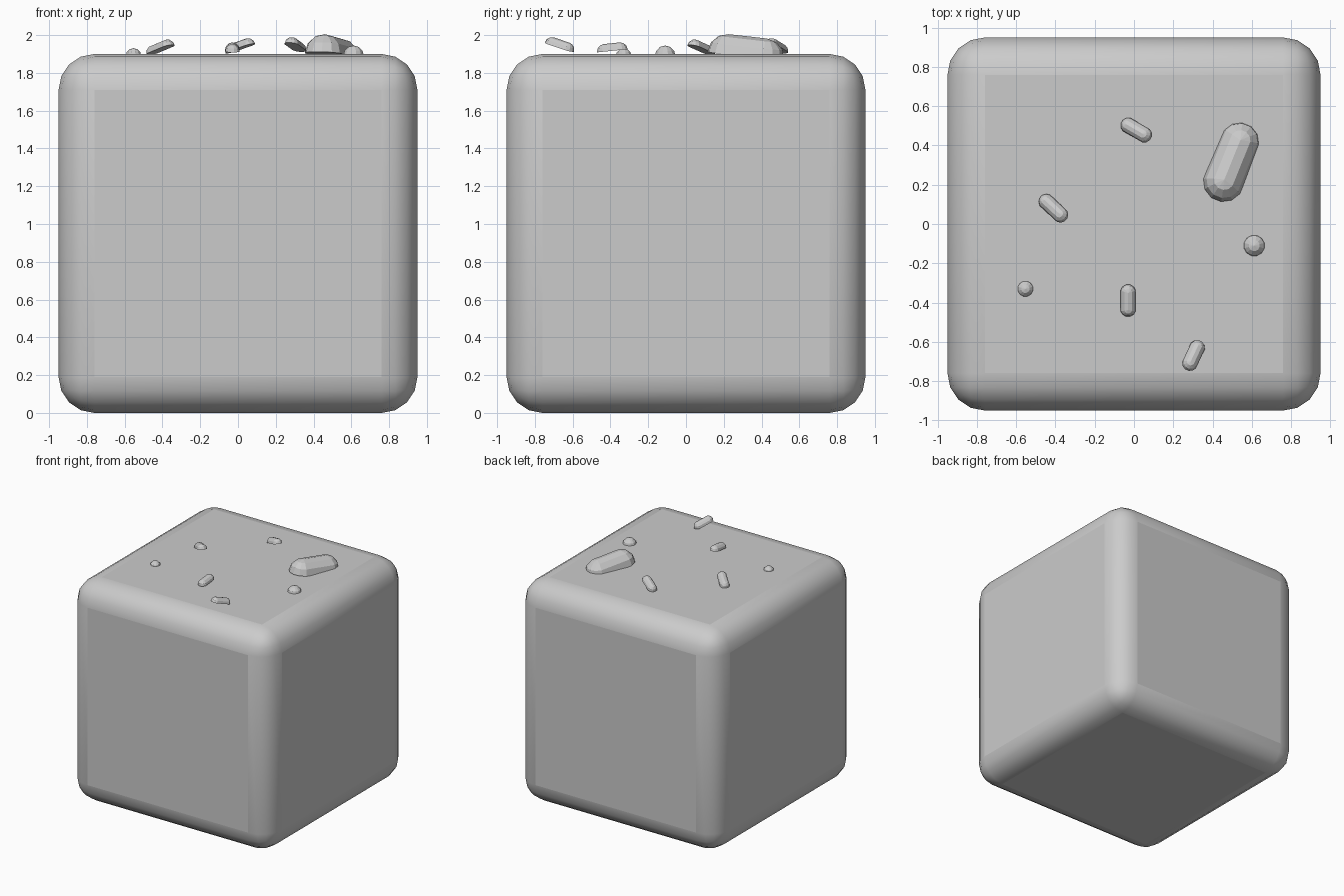
import bpy, bmesh
from math import radians, cos, sin, pi
from mathutils import Matrix

if "Cube" in bpy.data.objects:
    bpy.data.objects.remove(bpy.data.objects["Cube"])

# rounded cube body
bpy.ops.mesh.primitive_cube_add(size=1.9, location=(0, 0, 0.95))
body = bpy.context.object
body.name = "block_body"
bev = body.modifiers.new("rounded_edges", 'BEVEL')
bev.width = 0.19
bev.segments = 4
bpy.ops.object.shade_smooth_by_angle(angle=radians(5))


def crumb(name, x, y, z, radius, half_len, heading=0, tilt=0, roll=0):
    """Flat-bottomed half capsule; positive tilt lifts the end it heads to."""
    bm = bmesh.new()
    segs = 12
    rings = []
    for k in range(3):
        r, h = radius * cos(k * pi / 6), radius * sin(k * pi / 6)
        ring = []
        for i in range(segs):
            a = 2 * pi * (i + 0.5) / segs
            shift = half_len if cos(a) > 0 else -half_len
            ring.append(bm.verts.new((r * cos(a) + shift, r * sin(a), h)))
        rings.append(ring)
    for lo, hi in zip(rings, rings[1:]):
        for i in range(segs):
            j = (i + 1) % segs
            bm.faces.new((lo[i], lo[j], hi[j], hi[i]))
    bm.faces.new(rings[0][::-1])
    # rounded crown ridge
    a = bm.verts.new((half_len, 0, radius))
    top = rings[-1]
    if half_len > 0:
        b = bm.verts.new((-half_len, 0, radius))
    else:
        b = a
    for i in range(segs):
        j = (i + 1) % segs
        ends = [a if (i + 0.5) % segs < 3 or i >= 9 else b,
                a if (j + 0.5) % segs < 3 or j >= 9 else b]
        face = [top[i], top[j], ends[1]]
        if ends[0] is not ends[1]:
            face.append(ends[0])
        bm.faces.new(face)
    bm.transform(Matrix.Translation((x, y, z))
                 @ Matrix.Rotation(radians(heading), 4, 'Z')
                 @ Matrix.Rotation(radians(-tilt), 4, 'Y')
                 @ Matrix.Rotation(radians(roll), 4, 'X'))
    mesh = bpy.data.meshes.new(name)
    bm.to_mesh(mesh)
    bm.free()
    ob = bpy.data.objects.new(name, mesh)
    bpy.context.collection.objects.link(ob)


# large lump
crumb("large_lump", 0.497, 0.317, 1.89, 0.104, 0.109, 248, 6)
# small round dots
crumb("left_dot", -0.553, -0.33, 1.888, 0.043, 0)
crumb("right_dot", 0.612, -0.11, 1.888, 0.057, 0)
# tilted sprinkles
crumb("back_sprinkle", 0.012, 0.478, 1.929, 0.04, 0.05, -30, 17)
crumb("left_sprinkle", -0.41, 0.08, 1.922, 0.04, 0.052, -43, 17)
crumb("middle_sprinkle", -0.03, -0.39, 1.917, 0.04, 0.043, 90, 6)
crumb("front_sprinkle", 0.303, -0.67, 1.936, 0.04, 0.046, 245, 17)
